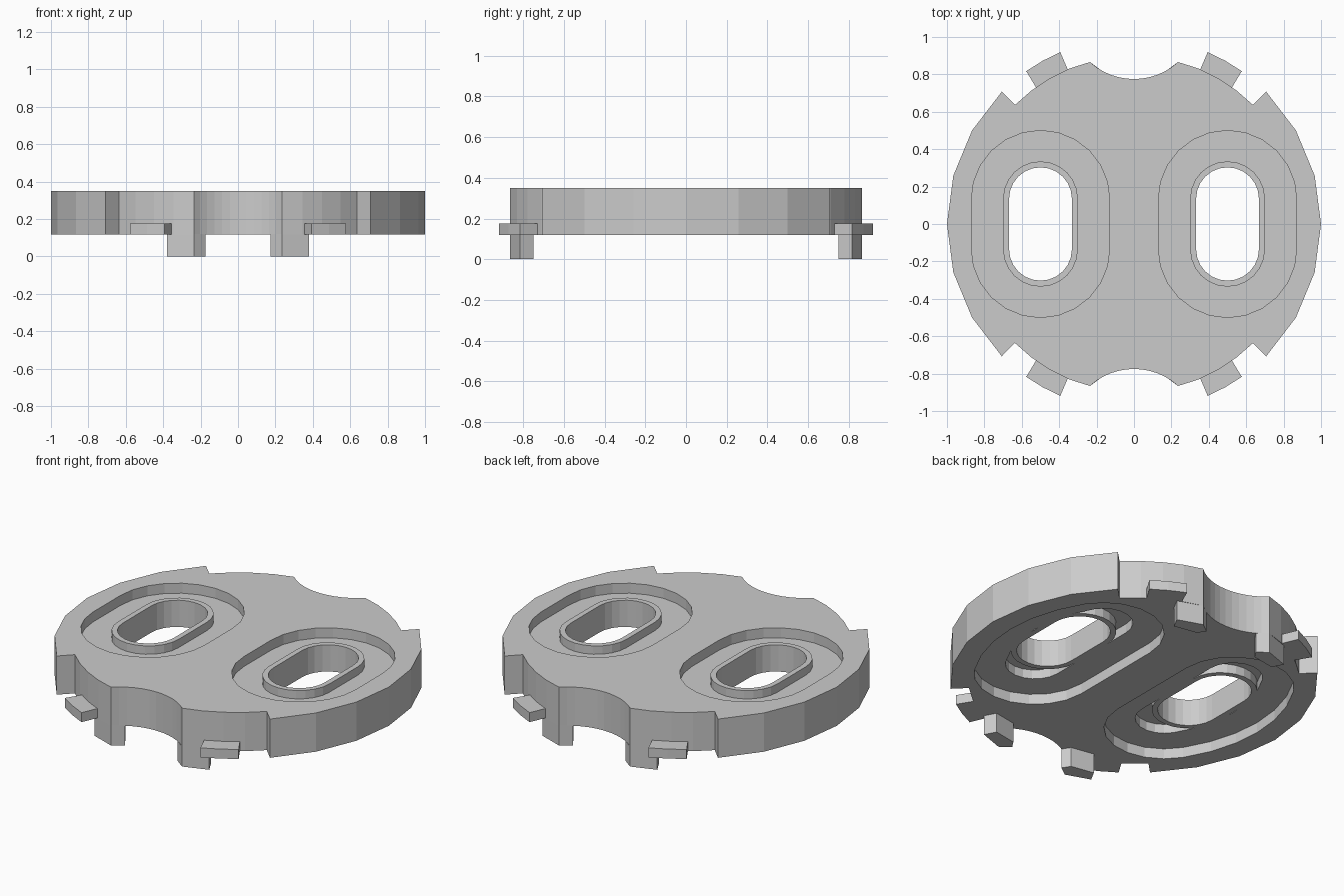
import bpy, bmesh
from math import sin, cos, pi, radians, atan2, degrees, hypot

if "Cube" in bpy.data.objects:
    bpy.data.objects.remove(bpy.data.objects["Cube"])

Z0, Z1 = 0.118, 0.35      # plate bottom and top


def make(name, bm):
    bmesh.ops.recalc_face_normals(bm, faces=bm.faces)
    me = bpy.data.meshes.new(name)
    bm.to_mesh(me)
    bm.free()
    ob = bpy.data.objects.new(name, me)
    bpy.context.collection.objects.link(ob)
    return ob


def prism(name, pts, z0, z1):
    bm = bmesh.new()
    lo = [bm.verts.new((x, y, z0)) for x, y in pts]
    hi = [bm.verts.new((x, y, z1)) for x, y in pts]
    bm.faces.new(lo[::-1])
    bm.faces.new(hi)
    n = len(pts)
    for i in range(n):
        j = (i + 1) % n
        bm.faces.new((lo[i], lo[j], hi[j], hi[i]))
    return make(name, bm)


def polar(r, deg, cx=0, cy=0):
    return cx + r * cos(radians(deg)), cy + r * sin(radians(deg))


def slot(r, half, n=12):
    """Racetrack outline around x = 0.5, long axis along y."""
    pts = [polar(r, 180 * i / n, 0.5, half) for i in range(n + 1)]
    return pts + [(1 - x, -y) for x, y in pts]


def d_shape(grow):
    """Straight towards the middle, outer side following the plate's rim."""
    cx, cy, rho = 0.46, 0.29, 0.16 + grow
    t = degrees(atan2(cy, cx))
    R = hypot(cx, cy) + rho
    arc = [polar(R, t * i / 3) for i in range(0, 3)]
    corner = [polar(rho, t + (180 - t) * i / 8, cx, cy) for i in range(9)]
    top = arc + corner
    return top + [(x, -y) for x, y in top[:0:-1]]


def flip(pts, sx, sy=1):
    return [(sx * x, sy * y) for x, y in pts]


# plate outline: wide sides, stepped-in front and back with a round scallop
right = [polar(1, a) for a in range(-45, 46, 15)]
step = [polar(0.9, a) for a in (45, 52.5, 60, 67.5)] + [(0.235, 0.866)]
R, CY = 0.352, 1.127
a0 = degrees(atan2(0.866 - CY, 0.235))
scallop = [polar(R, a0 + (-180 - 2 * a0) * i / 12, 0, CY) for i in range(1, 12)]
half = right + step + scallop + flip(step[::-1], -1)
plate = prism("plate", half + flip(half, -1, -1), Z0, Z1)

# racetrack pockets above, D-shaped recesses below, and through slots
cutters = []
for s in (-1, 1):
    for pts, lo, hi in ((slot(0.37, 0.13), Z1 - 0.06, 0.5),
                        (d_shape(0.17), -0.1, 0.18),
                        (d_shape(0), -0.15, 0.235),
                        (slot(0.2, 0.135), -0.2, 0.6)):
        cutters.append(prism("cutter", flip(pts, s), lo, hi))
bpy.context.view_layer.objects.active = plate
for c in cutters:
    m = plate.modifiers.new("cut", 'BOOLEAN')
    m.operation = 'DIFFERENCE'
    m.solver = 'EXACT'
    m.object = c
    bpy.ops.object.modifier_apply(modifier=m.name)
    bpy.data.objects.remove(c)


# collar standing in each slot
def rim(name, s):
    outer, inner = slot(0.2, 0.135), slot(0.168, 0.135)
    bm = bmesh.new()
    loops = [[bm.verts.new((s * x, y, z)) for x, y in pts]
             for pts, z in ((outer, 0.18), (outer, 0.34), (inner, 0.34), (inner, 0.18))]
    n = len(outer)
    for a in range(4):
        p, q = loops[a], loops[(a + 1) % 4]
        for i in range(n):
            j = (i + 1) % n
            bm.faces.new((p[i], p[j], q[j], q[i]))
    return make(name, bm)


rim("slot_rim_left", -1)
rim("slot_rim_right", 1)

# four feet and four locking tabs
foot = [(0.235, 0.866), (0.175, 0.821), (0.205, 0.775), (0.345, 0.75), (0.38, 0.815)]
tab = [polar(1, 66.8), polar(0.87, 66.8), polar(0.87, 54.2),
       polar(1, 54.8), polar(1, 60.8)]
for sx, lr in ((-1, "left"), (1, "right")):
    for sy, fb in ((-1, "front"), (1, "back")):
        prism(f"foot_{fb}_{lr}", flip(foot, sx, sy), 0, Z0 + 0.002)
        prism(f"tab_{fb}_{lr}", flip(tab, sx, sy), Z0, Z0 + 0.057)
